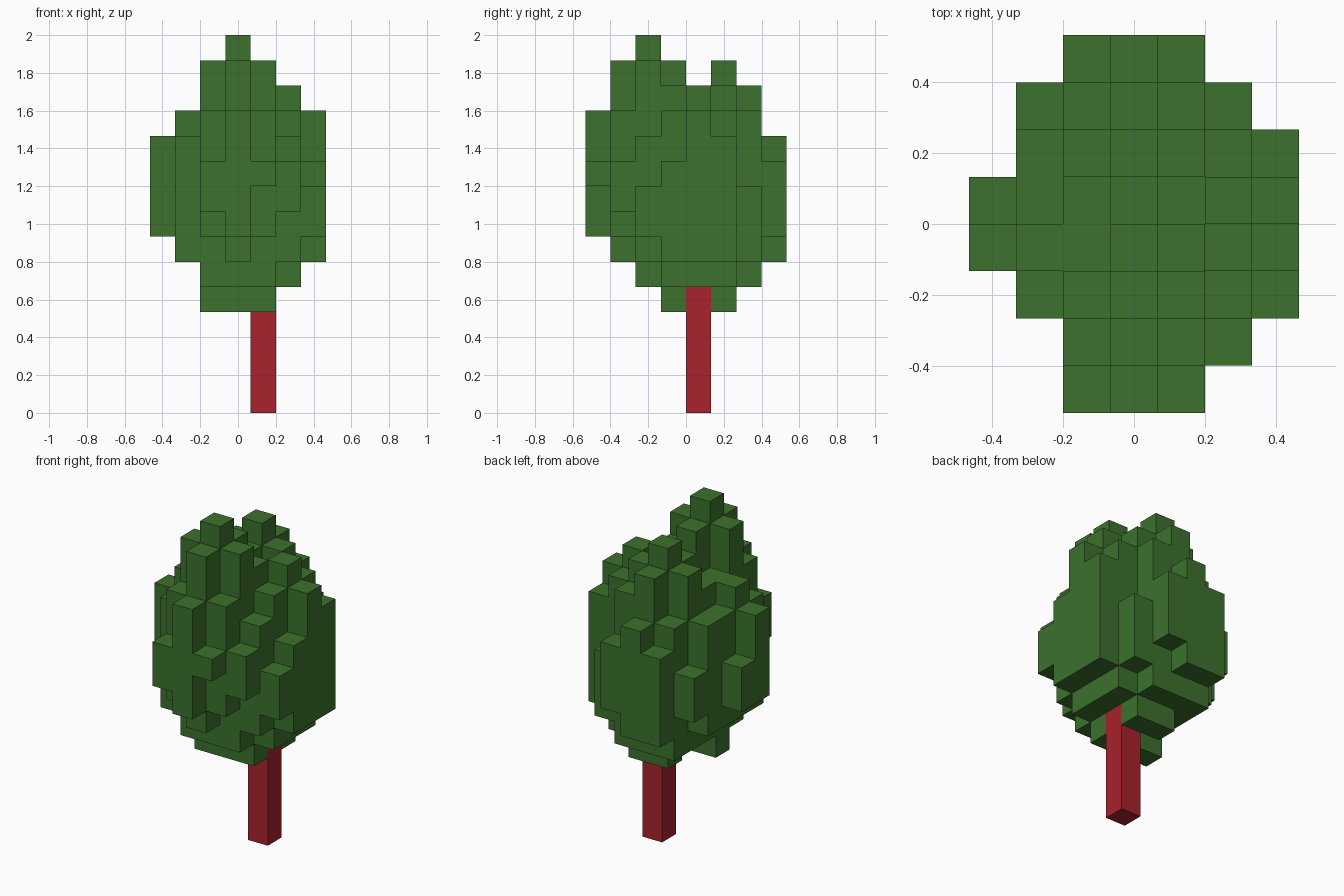
import bpy
import bmesh

if "Cube" in bpy.data.objects:
    bpy.data.objects.remove(bpy.data.objects["Cube"], do_unlink=True)

CELL = 2 / 15

# Foliage columns on the block grid, rows from front to back, hexadecimal levels
BOTTOMS = ["..879..",
           "..7678.",
           ".655567",
           "7644456",
           "7655556",
           ".654456",
           ".75556.",
           "..667.."]
TOPS = ["..aca..",
        "..ceca.",
        ".befeb9",
        "bccedca",
        "9bcdcdc",
        ".bdedcb",
        ".9bdc9.",
        "..aba.."]


def material(name, colour):
    mat = bpy.data.materials.new(name)
    mat.use_nodes = True
    mat.diffuse_color = (*colour, 1)
    for node in mat.node_tree.nodes:
        if node.type == "BSDF_PRINCIPLED":
            node.inputs["Base Color"].default_value = (*colour, 1)
    return mat


def build_blocks(name, cells, mat):
    """Make one closed mesh from grid cells, keeping only the outer faces."""
    bm = bmesh.new()
    for cell in cells:
        for axis in range(3):
            for side in (0, 1):
                beside = list(cell)
                beside[axis] += 2 * side - 1
                if tuple(beside) in cells:
                    continue
                u, v = (axis + 1) % 3, (axis + 2) % 3
                ring = []
                for du, dv in ((0, 0), (1, 0), (1, 1), (0, 1)):
                    p = list(cell)
                    p[axis] += side
                    p[u] += du
                    p[v] += dv
                    ring.append(bm.verts.new(((p[0] - 3.5) * CELL,
                                              (p[1] - 4) * CELL,
                                              p[2] * CELL)))
                bm.faces.new(ring if side else ring[::-1])
    bmesh.ops.remove_doubles(bm, verts=bm.verts, dist=CELL / 100)
    # Merge coplanar squares into larger flat faces
    bmesh.ops.dissolve_limit(bm, angle_limit=0.01, verts=bm.verts, edges=bm.edges)
    mesh = bpy.data.meshes.new(name)
    bm.to_mesh(mesh)
    bm.free()
    mesh.materials.append(mat)
    obj = bpy.data.objects.new(name, mesh)
    bpy.context.collection.objects.link(obj)
    return obj


# Leafy crown
crown = set()
for y, (lows, highs) in enumerate(zip(BOTTOMS, TOPS)):
    for x, (low, high) in enumerate(zip(lows, highs)):
        if low != ".":
            crown |= {(x, y, z) for z in range(int(low, 16), int(high, 16))}
build_blocks("foliage", crown, material("leaf green", (0.045, 0.165, 0.026)))

# Square trunk
build_blocks("trunk", {(4, 4, z) for z in range(5)},
             material("trunk red", (0.392, 0.016, 0.026)))
